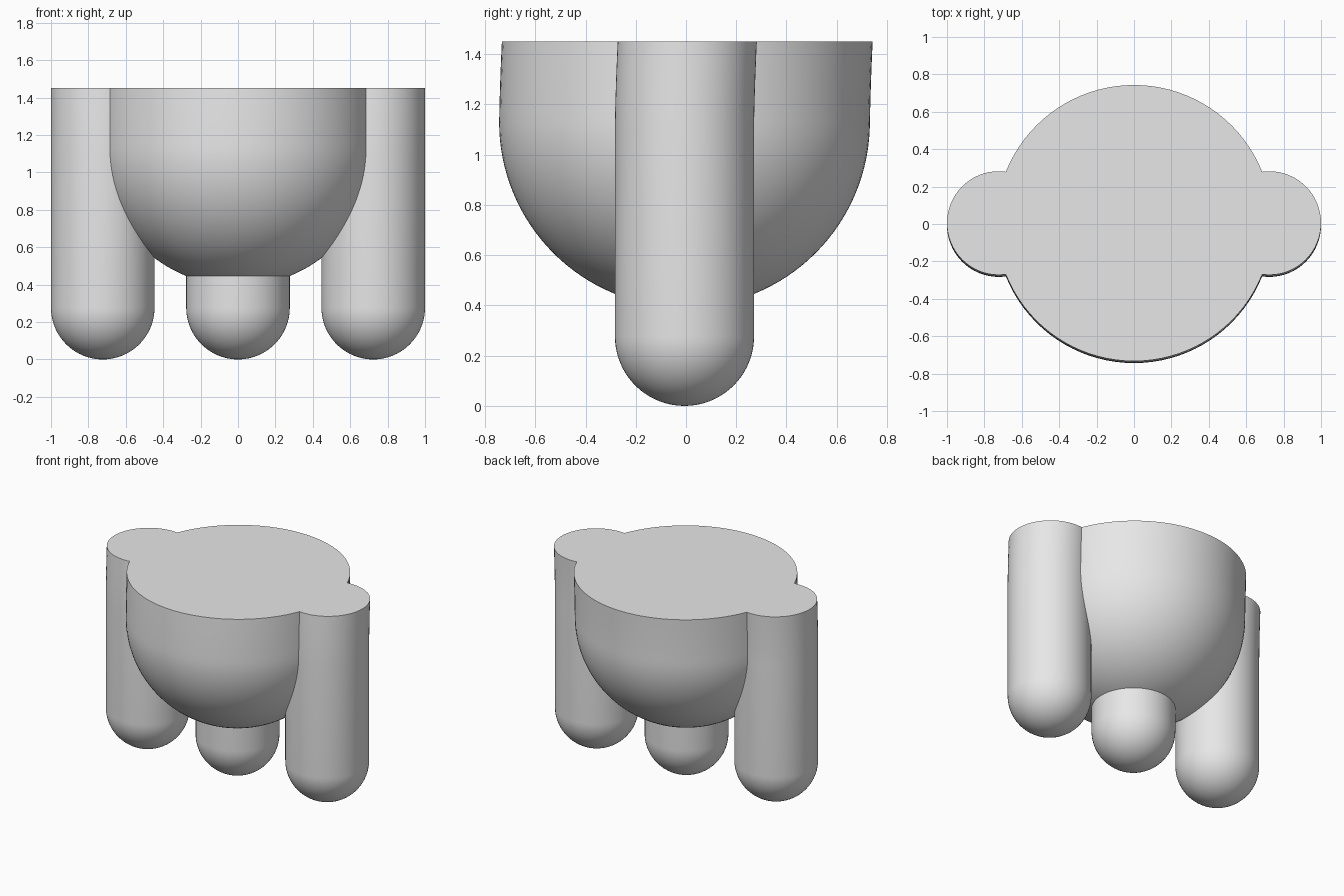
import bpy, bmesh, math

cube = bpy.data.objects.get("Cube")
if cube:
    bpy.data.objects.remove(cube, do_unlink=True)

TOP = 1.45

grey = bpy.data.materials.new("plain grey")
grey.use_nodes = True
colour = (0.8, 0.8, 0.8, 1)
grey.diffuse_color = colour
grey.node_tree.nodes["Principled BSDF"].inputs["Base Color"].default_value = colour


def round_bottomed(name, x, radius, centre_z, segments=64, arc_steps=20, wall_steps=8):
    """Closed cylinder with a hemispherical bottom, leaning back slightly at the rim."""
    profile = [(radius * math.sin(a), centre_z - radius * math.cos(a))
               for a in (math.pi / 2 * i / arc_steps for i in range(arc_steps + 1))]
    lean_start = max(centre_z, 1.1)
    if lean_start > centre_z:
        profile.append((radius, lean_start))
    profile += [(radius, lean_start + (TOP - lean_start) * i / wall_steps)
                for i in range(1, wall_steps + 1)]
    profile.append((0, TOP))

    bm = bmesh.new()
    verts = [bm.verts.new((r, 0, z)) for r, z in profile]
    edges = [bm.edges.new(pair) for pair in zip(verts, verts[1:])]
    bmesh.ops.spin(bm, geom=verts + edges, cent=(0, 0, 0), axis=(0, 0, 1),
                   angle=math.tau, steps=segments, use_duplicate=False)
    bmesh.ops.remove_doubles(bm, verts=bm.verts, dist=0.0005)
    bmesh.ops.recalc_face_normals(bm, faces=bm.faces)
    for v in bm.verts:
        t = max(0, (v.co.z - 1.1) / (TOP - 1.1))
        v.co.y += 0.011 * t ** 1.5 - 0.006
    mesh = bpy.data.meshes.new(name)
    bm.to_mesh(mesh)
    bm.free()
    mesh.materials.append(grey)

    obj = bpy.data.objects.new(name, mesh)
    obj.location.x = x
    bpy.context.collection.objects.link(obj)
    bpy.ops.object.select_all(action="DESELECT")
    obj.select_set(True)
    bpy.context.view_layer.objects.active = obj
    bpy.ops.object.shade_smooth_by_angle(angle=math.radians(40))
    return obj


# Large bowl in the middle
round_bottomed("bowl", 0, 0.738, 1.13, segments=96, arc_steps=32)

# Three rounded posts in a row, the middle one running up inside the bowl
for name, x in (("right_post", -0.723), ("middle_post", 0), ("left_post", 0.723)):
    round_bottomed(name, x, 0.277, 0.277)
